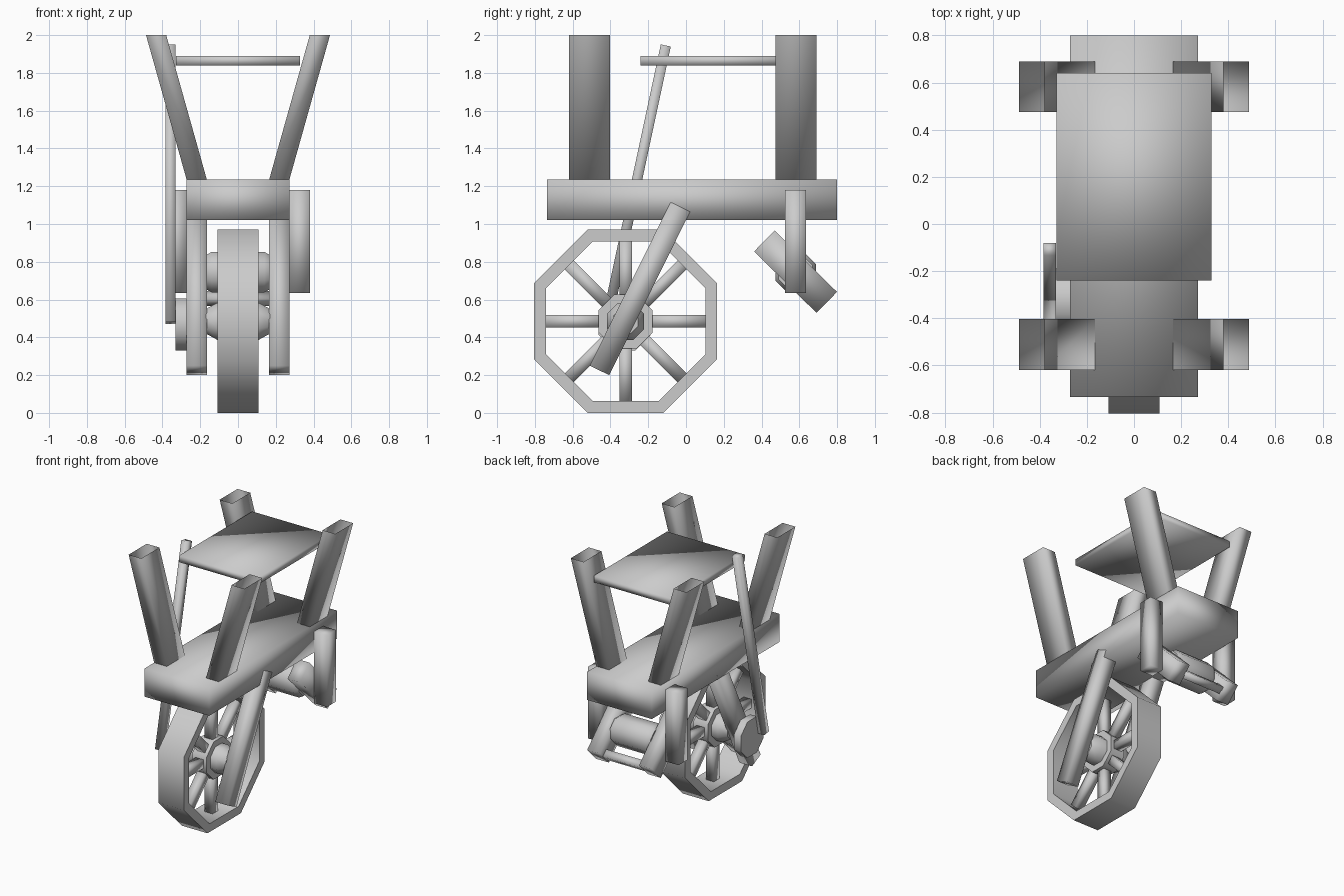
import bpy, bmesh, math
from mathutils import Vector

if "Cube" in bpy.data.objects:
    bpy.data.objects.remove(bpy.data.objects["Cube"])

SIDES = 8


def finish(name, bm, mirror=False, angle=180):
    bmesh.ops.recalc_face_normals(bm, faces=bm.faces)
    mesh = bpy.data.meshes.new(name)
    bm.to_mesh(mesh)
    bm.free()
    ob = bpy.data.objects.new(name, mesh)
    bpy.context.collection.objects.link(ob)
    if mirror:
        ob.modifiers.new("Mirror", 'MIRROR')
    bpy.ops.object.select_all(action='DESELECT')
    ob.select_set(True)
    bpy.context.view_layer.objects.active = ob
    bpy.ops.object.shade_smooth_by_angle(angle=math.radians(angle))
    return ob


def prism(name, base, top, mirror=False, open_top=False):
    """Four-sided tube joining two matching outlines."""
    bm = bmesh.new()
    a = [bm.verts.new(p) for p in base]
    b = [bm.verts.new(p) for p in top]
    for i in range(4):
        j = (i + 1) % 4
        bm.faces.new((a[i], a[j], b[j], b[i]))
    bm.faces.new(a[::-1])
    if not open_top:
        bm.faces.new(b)
    return finish(name, bm, mirror)


def rect(x0, x1, y0, y1, z):
    return [(x0, y0, z), (x1, y0, z), (x1, y1, z), (x0, y1, z)]


def box(name, x, y, z, mirror=False):
    return prism(name, rect(*x, *y, z[0]), rect(*x, *y, z[1]), mirror)


def beam(name, x, start, end, thick, mirror=False):
    """Bar lying in a side plane, from start (y, z) to end (y, z)."""
    s, e = Vector(start), Vector(end)
    d = (e - s).normalized()
    n = Vector((-d.y, d.x)) * thick / 2

    def outline(p):
        l, r = p + n, p - n
        return [(x[0], *l), (x[1], *l), (x[1], *r), (x[0], *r)]
    return prism(name, outline(s), outline(e), mirror)


def lathe(name, profile, centre, closed=False):
    """Eight-sided turning about the x axis; profile is (x, flat radius)."""
    bm = bmesh.new()
    k = 1 / math.cos(math.pi / SIDES)
    rings = []
    for x, r in profile:
        ring = []
        for i in range(SIDES):
            t = (i + 0.5) * 2 * math.pi / SIDES
            ring.append(bm.verts.new((x, centre[0] + k * r * math.cos(t),
                                      centre[1] + k * r * math.sin(t))))
        rings.append(ring)
    pairs = list(zip(rings, rings[1:] + rings[:1] if closed else rings[1:]))
    for a, b in pairs:
        for i in range(SIDES):
            j = (i + 1) % SIDES
            bm.faces.new((a[i], a[j], b[j], b[i]))
    if not closed:
        bm.faces.new(rings[0])
        bm.faces.new(rings[-1])
    return finish(name, bm, angle=60)


# Wheel: rim, hub, axle and spokes
WHEEL = (-0.32, 0.485)
lathe("wheel_rim", [(-0.108, 0.485), (0.108, 0.485), (0.108, 0.422), (-0.108, 0.422)],
      WHEEL, closed=True)
lathe("wheel_hub", [(-0.06, 0.143), (0.06, 0.143)], WHEEL)
lathe("wheel_axle", [(-0.17, 0.065), (-0.11, 0.098), (0.11, 0.098), (0.17, 0.065)], WHEEL)
for i in range(SIDES):
    t = i * 2 * math.pi / SIDES
    d = Vector((math.cos(t), math.sin(t)))
    beam(f"wheel_spoke_{i + 1}", (-0.033, 0.033),
         Vector(WHEEL) + d * 0.1, Vector(WHEEL) + d * 0.43, 0.066)

# Fork, with its upper ends sunk into the frame
beam("wheel_fork", (0.165, 0.272), (-0.458, 0.225), (-0.03, 1.09), 0.115, mirror=True)

# Main frame and the raised platform
box("frame_bed", (-0.272, 0.272), (-0.735, 0.8), (1.02, 1.235))
box("platform", (-0.328, 0.328), (-0.24, 0.64), (1.84, 1.89))

# Outward leaning hollow posts
for label, y0, y1 in (("front", -0.62, -0.403), ("rear", 0.475, 0.69)):
    prism(f"{label}_post", rect(0.165, 0.272, y0, y1, 1.235),
          rect(0.38, 0.487, y0, y1, 2.0), mirror=True, open_top=True)

# Crank disc and push rod on the left
lathe("crank_disc", [(-0.33, 0.137), (-0.272, 0.137)], (-0.325, 0.468))
beam("push_rod", (-0.385, -0.331), (-0.422, 0.476), (-0.107, 1.945), 0.054)

# Rear hangers carrying the tilted roller assembly
box("rear_hanger", (0.272, 0.382), (0.525, 0.635), (0.635, 1.18), mirror=True)
beam("rear_rocker", (0.165, 0.272), (0.415, 0.91), (0.745, 0.585), 0.155, mirror=True)
lathe("rear_roller", [(-0.17, 0.09), (-0.14, 0.107), (0.14, 0.107), (0.17, 0.09)], (0.58, 0.745))
beam("rear_crossbar", (-0.17, 0.17), (0.705, 0.625), (0.745, 0.585), 0.055)
